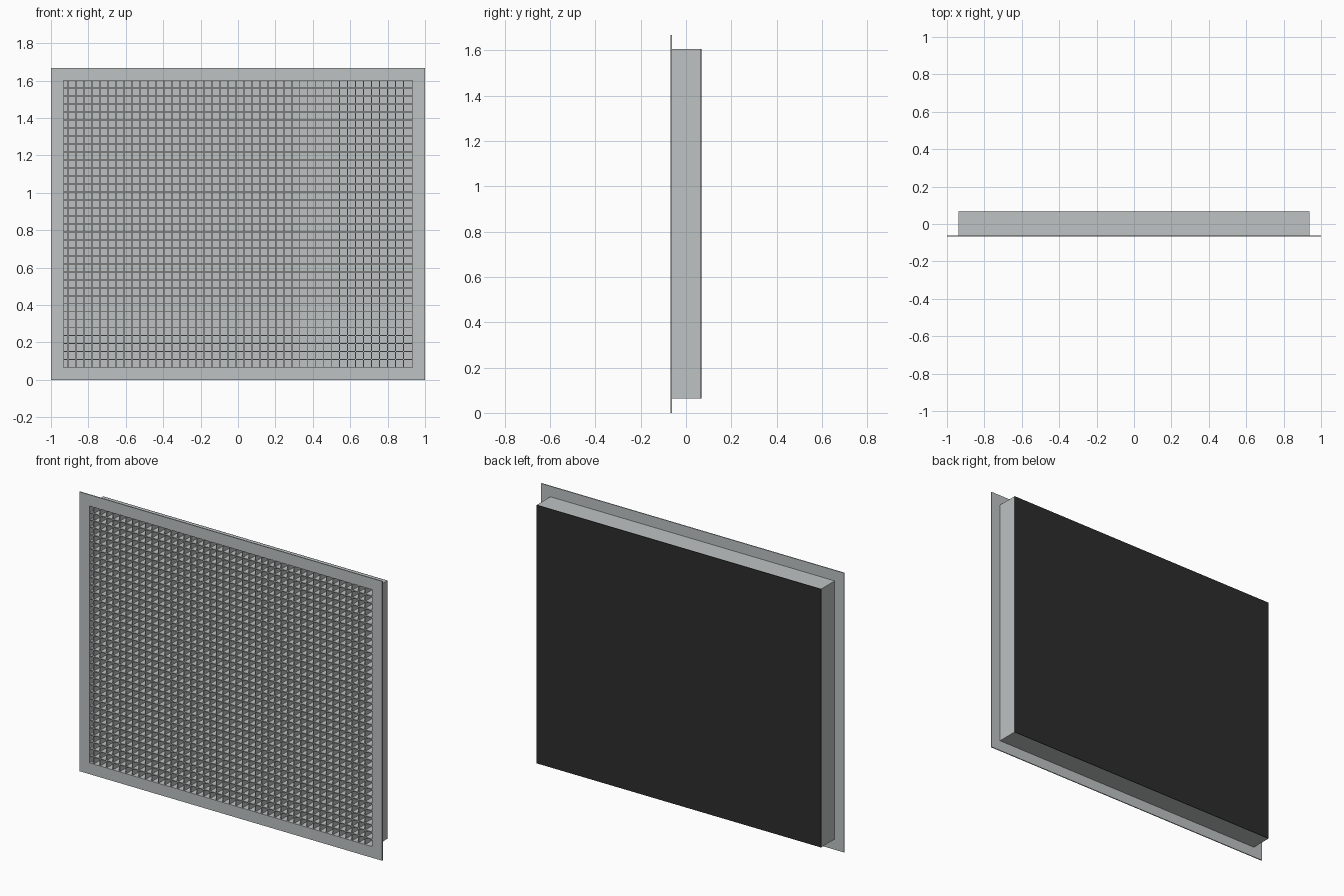
import bpy
import bmesh

if "Cube" in bpy.data.objects:
    bpy.data.objects.remove(bpy.data.objects["Cube"])


def material(name, rgb):
    m = bpy.data.materials.new(name)
    m.diffuse_color = (*rgb, 1.0)
    m.use_nodes = True
    m.node_tree.nodes["Principled BSDF"].inputs["Base Color"].default_value = m.diffuse_color
    return m


GREY = material("metal grey", (0.51, 0.54, 0.54))
DARK = material("dark backing", (0.026, 0.026, 0.026))


def add_box(bm, x0, x1, y0, y1, z0, z1):
    verts = bmesh.ops.create_cube(bm, size=1.0)["verts"]
    for v in verts:
        v.co = (x1 if v.co.x > 0 else x0,
                y1 if v.co.y > 0 else y0,
                z1 if v.co.z > 0 else z0)


def add_frame(bm, outer, inner, y0, y1):
    """Rectangular ring between outer and inner (x0, x1, z0, z1) outlines."""
    def ring(rect, y):
        x0, x1, z0, z1 = rect
        return [bm.verts.new((x, y, z)) for x, z in
                ((x0, z0), (x1, z0), (x1, z1), (x0, z1))]
    loops = [ring(outer, y0), ring(inner, y0), ring(inner, y1), ring(outer, y1)]
    for a, b in zip(loops, loops[1:] + loops[:1]):
        for i in range(4):
            j = (i + 1) % 4
            bm.faces.new((a[i], a[j], b[j], b[i]))


def finish(name, bm, mat):
    bmesh.ops.recalc_face_normals(bm, faces=bm.faces)
    me = bpy.data.meshes.new(name)
    bm.to_mesh(me)
    bm.free()
    me.materials.append(mat)
    ob = bpy.data.objects.new(name, me)
    bpy.context.collection.objects.link(ob)


HEIGHT = 1.668
MID = HEIGHT / 2
FRONT, FLANGE_BACK, BACK = -0.068, -0.062, 0.068
OUT_X, OUT_Z = 0.939, 0.771      # half size of the housing
IN_X, IN_Z = 0.933, 0.767        # half size of the opening
opening = (-IN_X, IN_X, MID - IN_Z, MID + IN_Z)
housing = (-OUT_X, OUT_X, MID - OUT_Z, MID + OUT_Z)

# Flat front flange
bm = bmesh.new()
add_frame(bm, (-1, 1, 0, HEIGHT), opening, FRONT, FLANGE_BACK)
finish("front_flange", bm, GREY)

# Side walls of the housing
bm = bmesh.new()
add_frame(bm, housing, opening, FLANGE_BACK, 0.064)
finish("housing_walls", bm, GREY)

# Grey liner seen through the cells, and the dark plate behind it
bm = bmesh.new()
add_box(bm, -IN_X, IN_X, 0.060, 0.064, MID - IN_Z, MID + IN_Z)
finish("inner_liner", bm, GREY)

bm = bmesh.new()
add_box(bm, -OUT_X, OUT_X, 0.064, BACK, MID - OUT_Z, MID + OUT_Z)
finish("back_plate", bm, DARK)

# Egg-crate core of thin crossing blades
PITCH, HALF = 0.0427, 0.0025
CORE_FRONT, CORE_BACK = -0.066, 0.0

bm = bmesh.new()
for i in range(43):
    x = -0.908 + i * PITCH
    add_box(bm, x - HALF, x + HALF, CORE_FRONT, CORE_BACK, MID - IN_Z, MID + IN_Z)
finish("vertical_blades", bm, GREY)

bm = bmesh.new()
for i in range(35):
    z = MID + (i - 17) * PITCH
    add_box(bm, -IN_X, IN_X, CORE_FRONT + 0.0003, CORE_BACK - 0.0003, z - HALF, z + HALF)
finish("horizontal_blades", bm, GREY)
